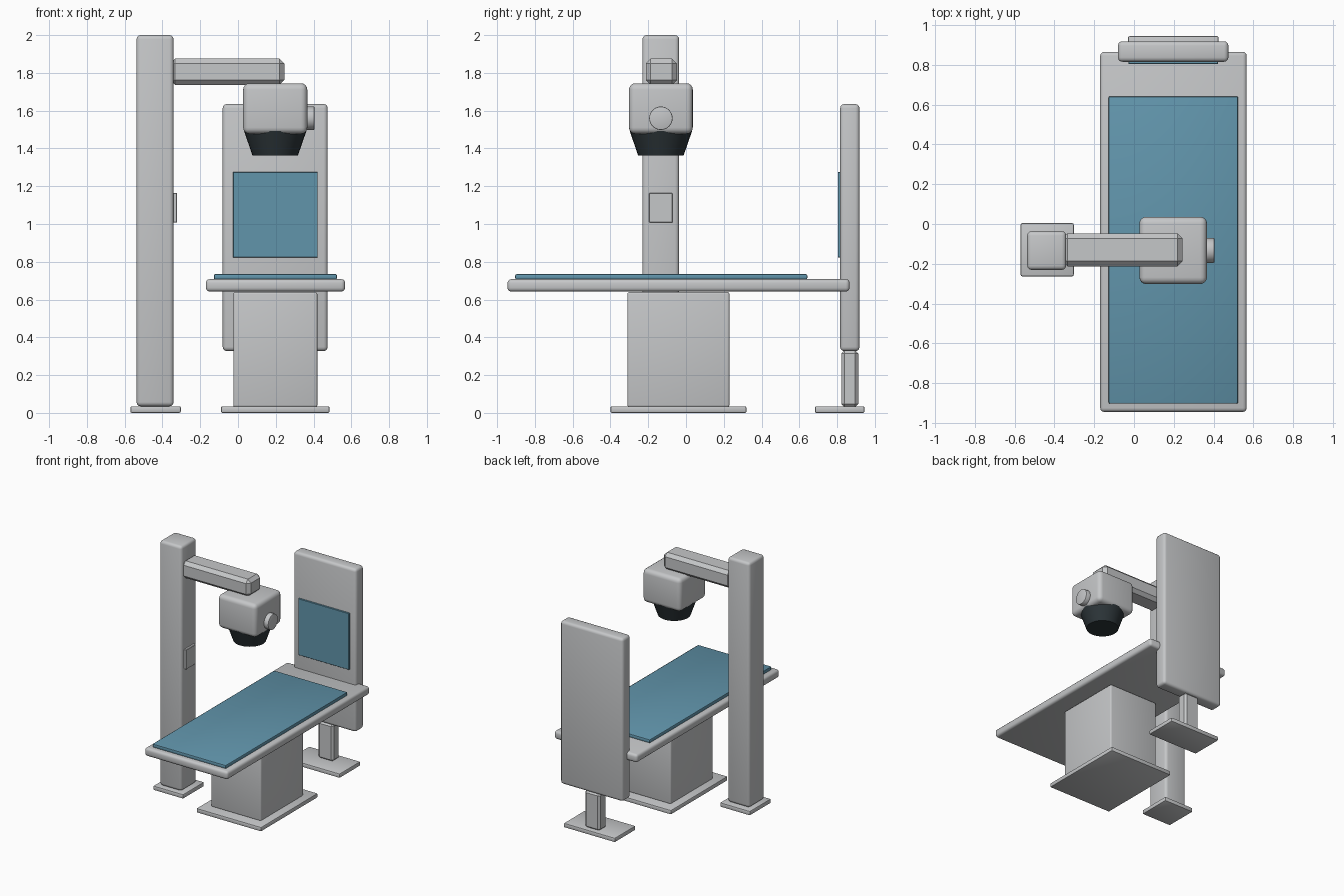
import bpy
import math

old = bpy.data.objects.get("Cube")
if old:
    bpy.data.objects.remove(old, do_unlink=True)


def material(name, r, g, b):
    m = bpy.data.materials.new(name)
    m.use_nodes = True
    m.diffuse_color = (r, g, b, 1)
    m.node_tree.nodes["Principled BSDF"].inputs["Base Color"].default_value = (r, g, b, 1)
    return m


GREY = material("light grey", 0.56, 0.57, 0.58)
BLUE = material("pad blue", 0.12, 0.30, 0.41)
DARK = material("dark slate", 0.025, 0.035, 0.04)


def finish(name, mat, bevel, segments):
    ob = bpy.context.object
    ob.name = name
    ob.data.materials.append(mat)
    if bevel:
        mod = ob.modifiers.new("edge rounding", "BEVEL")
        mod.width = bevel
        mod.segments = segments
        mod.limit_method = "ANGLE"
        mod.angle_limit = math.radians(40)
        bpy.ops.object.modifier_apply(modifier=mod.name)
    if segments > 1:
        bpy.ops.object.shade_smooth_by_angle(angle=math.radians(35))
    return ob


def box(name, x, y, z, mat=GREY, bevel=0.01, segments=3):
    """Rounded box spanning the given (low, high) ranges."""
    spans = (x, y, z)
    bpy.ops.mesh.primitive_cube_add(size=1, location=[sum(s) / 2 for s in spans])
    bpy.context.object.scale = [s[1] - s[0] for s in spans]
    bpy.ops.object.transform_apply(location=False, rotation=False, scale=True)
    return finish(name, mat, bevel, segments)


def cone(name, r_low, r_high, depth, centre, mat, rotation=(0, 0, 0), bevel=0.005):
    bpy.ops.mesh.primitive_cone_add(vertices=32, radius1=r_low, radius2=r_high,
                                    depth=depth, location=centre, rotation=rotation)
    return finish(name, mat, bevel, 2)


FLOOR = (0, 0.035)

# Patient table
box("table_base", (-0.09, 0.485), (-0.40, 0.32), FLOOR, bevel=0.008, segments=2)
box("table_pedestal", (-0.025, 0.42), (-0.31, 0.23), (0.03, 0.64), bevel=0.012)
box("table_top", (-0.17, 0.567), (-0.945, 0.866), (0.642, 0.708), bevel=0.02)
box("table_mat", (-0.128, 0.524), (-0.904, 0.642), (0.706, 0.735), BLUE, bevel=0.008, segments=2)

# Column with control box and arm
box("column_base", (-0.57, -0.303), (-0.263, 0.004), FLOOR, bevel=0.008, segments=2)
box("column", (-0.537, -0.341), (-0.231, -0.036), (0.035, 2.0), bevel=0.022)
box("control_box", (-0.345, -0.323), (-0.195, -0.072), (1.007, 1.165), bevel=0.003, segments=1)
box("column_arm", (-0.36, 0.245), (-0.213, -0.047), (1.737, 1.875), bevel=0.026, segments=1)

# Tube head with side knob and collimator
HEAD_X, HEAD_Y = 0.197, -0.133
box("tube_head", (0.027, 0.367), (-0.302, 0.036), (1.477, 1.745), bevel=0.034, segments=4)
cone("side_knob", 0.062, 0.062, 0.07, (0.37, HEAD_Y, 1.56), GREY,
     rotation=(0, math.radians(90), 0))
cone("collimator", 0.12, 0.165, 0.13, (HEAD_X, HEAD_Y, 1.427), DARK, bevel=0)

# Upright detector stand
box("stand_base", (-0.03, 0.425), (0.682, 0.945), FLOOR, bevel=0.008, segments=2)
box("stand_post", (0.13, 0.265), (0.822, 0.912), (0.03, 0.33), bevel=0.016, segments=1)
box("stand_panel", (-0.081, 0.475), (0.816, 0.919), (0.327, 1.635), bevel=0.022)
box("detector_plate", (-0.027, 0.422), (0.804, 0.818), (0.822, 1.275), BLUE, bevel=0.002, segments=1)
